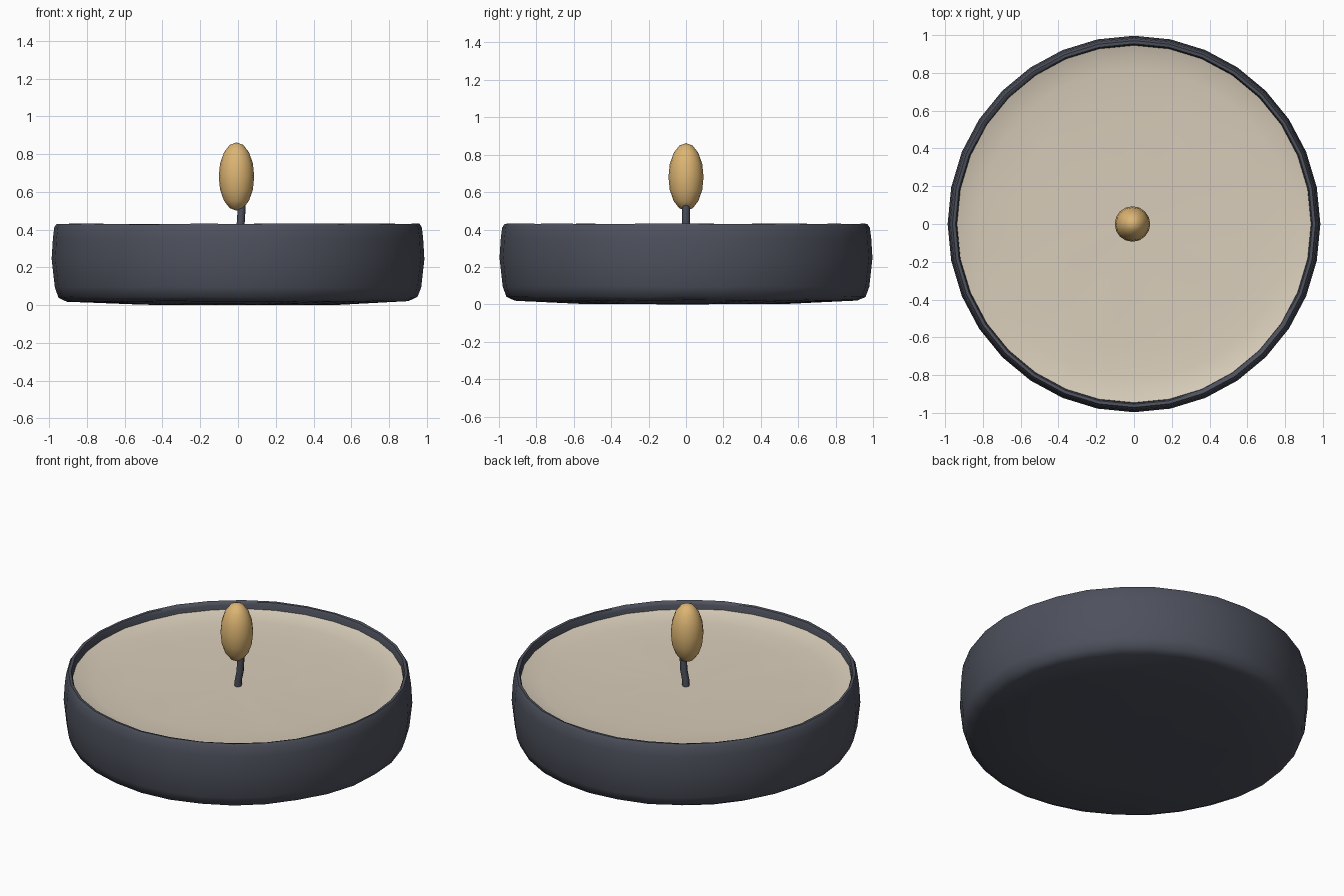
import bpy, bmesh, math, random
from mathutils import Vector

random.seed(4)
if "Cube" in bpy.data.objects:
    bpy.data.objects.remove(bpy.data.objects["Cube"], do_unlink=True)


def material(name, rgb):
    m = bpy.data.materials.new(name)
    m.use_nodes = True
    m.diffuse_color = (*rgb, 1)
    m.node_tree.nodes["Principled BSDF"].inputs["Base Color"].default_value = (*rgb, 1)
    return m


charcoal = material("charcoal", (0.075, 0.082, 0.108))
cream = material("cream wax", (0.69, 0.61, 0.49))
amber = material("amber", (0.72, 0.46, 0.17))


def finish(name, bm, mat, angle):
    bmesh.ops.recalc_face_normals(bm, faces=bm.faces)
    mesh = bpy.data.meshes.new(name)
    bm.to_mesh(mesh)
    bm.free()
    mesh.materials.append(mat)
    ob = bpy.data.objects.new(name, mesh)
    bpy.context.collection.objects.link(ob)
    bpy.ops.object.select_all(action="DESELECT")
    bpy.context.view_layer.objects.active = ob
    ob.select_set(True)
    bpy.ops.object.shade_smooth_by_angle(angle=math.radians(angle))
    return ob


def lathe(profile, sides, wobble=0.0):
    """Turn (radius, height) points about z; zero radius makes a pole."""
    bm = bmesh.new()
    rings = []
    for r, z in profile:
        if r == 0:
            rings.append([bm.verts.new((0, 0, z))] * sides)
            continue
        ring = []
        for i in range(sides):
            a = math.tau * i / sides
            ring.append(bm.verts.new((r * math.cos(a), r * math.sin(a),
                                      z + random.uniform(-wobble, wobble))))
        rings.append(ring)
    for low, high in zip(rings, rings[1:]):
        for i in range(sides):
            j = (i + 1) % sides
            corners = dict.fromkeys((low[i], low[j], high[j], high[i]))
            bm.faces.new(list(corners))
    return bm


# Shallow dish with a rounded, slightly uneven hand-made wall
dish = lathe([(0, 0.004), (0.55, 0.008), (0.91, 0.024), (0.955, 0.045),
              (0.975, 0.1), (0.992, 0.25), (0.985, 0.36), (0.978, 0.415),
              (0.966, 0.434), (0.95, 0.432), (0.943, 0.415), (0.94, 0.33)],
             32, 0.003)
for v in dish.verts:
    v.co.x *= 0.995
    v.co.y *= 1.005
low = min(v.co.z for v in dish.verts)
for v in dish.verts:
    v.co.z -= low
finish("candle_dish", dish, charcoal, 50)

# Wax fill, gently cupped up to the wall
wax = lathe([(0, 0.345), (0.35, 0.347), (0.65, 0.352), (0.82, 0.36),
             (0.9, 0.371), (0.946, 0.386)], 32, 0.002)
finish("wax_fill", wax, cream, 60)

# Wick: a bent tube swept up through a few points
path = [Vector(p) for p in ((0.0, 0, 0.33), (0.002, 0, 0.38),
                            (0.015, 0, 0.44), (0.02, 0, 0.53))]
wick = bmesh.new()
rings = []
for p in path:
    rings.append([wick.verts.new(p + Vector((math.cos(a), math.sin(a), 0)) * 0.021)
                  for a in (math.tau * i / 8 for i in range(8))])
for low, high in zip(rings, rings[1:]):
    for i in range(8):
        j = (i + 1) % 8
        wick.faces.new((low[i], low[j], high[j], high[i]))
wick.faces.new(rings[0])
wick.faces.new(rings[-1])
finish("wick", wick, charcoal, 50)

# Flame: a tall low-poly ellipsoid
flame = bmesh.new()
bmesh.ops.create_uvsphere(flame, u_segments=16, v_segments=8, radius=1)
for v in flame.verts:
    v.co = Vector((v.co.x * 0.094 - 0.008, v.co.y * 0.094, v.co.z * 0.181 + 0.681))
finish("flame", flame, amber, 60)
